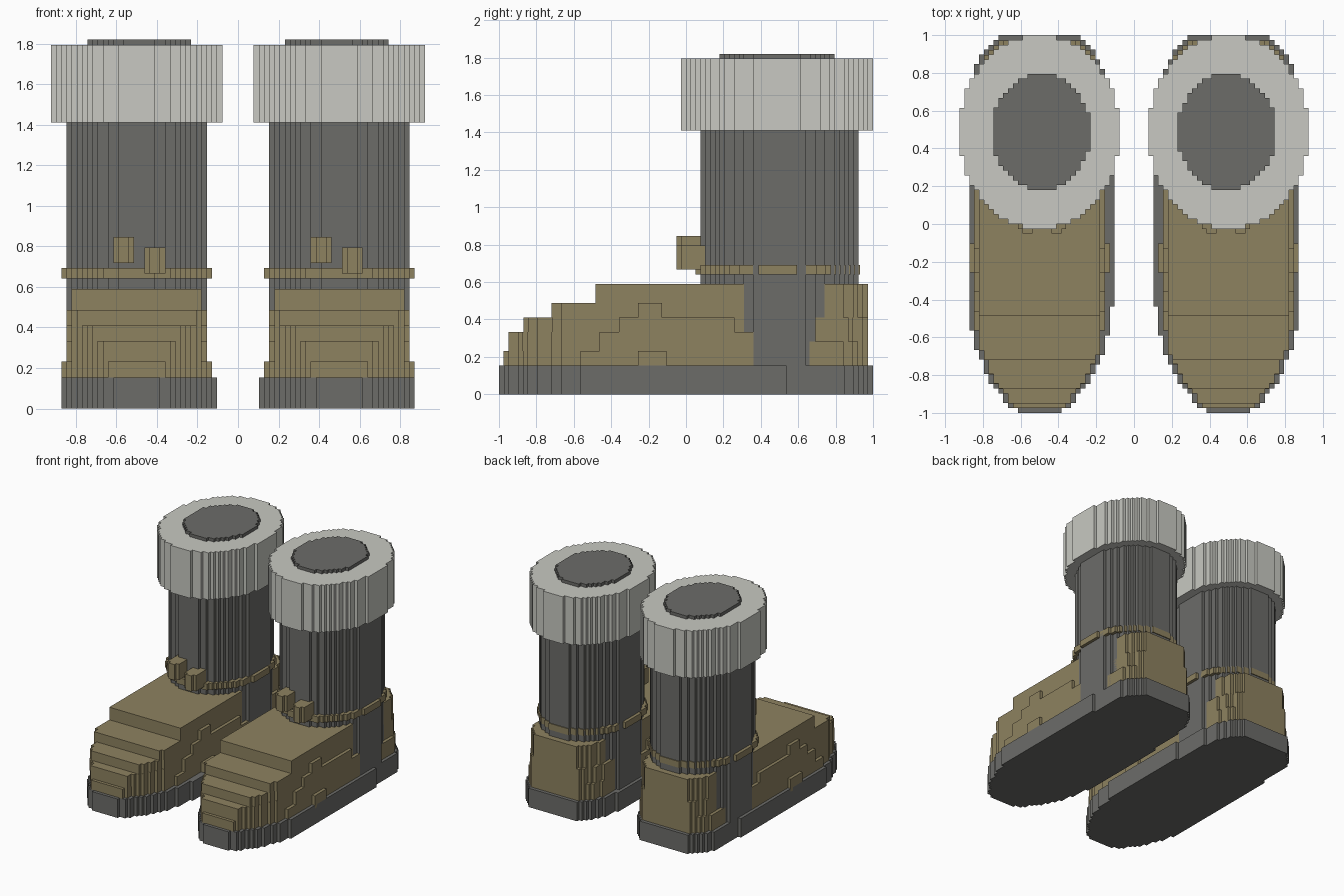
import bpy, bmesh, math

if "Cube" in bpy.data.objects:
    bpy.data.objects.remove(bpy.data.objects["Cube"])

V = 2 / 78          # edge of one block
CX = 0.4875         # distance of a boot's centre line from x = 0


def material(name, rgb):
    m = bpy.data.materials.new(name)
    m.use_nodes = True
    m.diffuse_color = (*rgb, 1)
    m.node_tree.nodes["Principled BSDF"].inputs["Base Color"].default_value = (*rgb, 1)
    return m


GREY = material("dark_grey", (0.150, 0.150, 0.141))
TAN = material("tan_leather", (0.270, 0.223, 0.117))
PALE = material("pale_cuff", (0.578, 0.584, 0.539))


def snap(value):
    return round(value / V) * V


def stepped_prism(name, mat, side, y0, y1, z0, z1, span):
    """Extrude a blocky outline; span(y) gives the inner and outer x of each row."""
    count = max(1, round((y1 - y0) / V))
    step = (y1 - y0) / count
    inner, outer = [], []
    for i in range(count):
        ya = y0 + i * step
        lo, hi = (snap(v) for v in span(ya + step / 2))
        if inner and abs(inner[-1][0] - lo) < V / 4:
            inner[-1] = (lo, ya + step)
        else:
            inner += [(lo, ya), (lo, ya + step)]
        if outer and abs(outer[-1][0] - hi) < V / 4:
            outer[-1] = (hi, ya + step)
        else:
            outer += [(hi, ya), (hi, ya + step)]
    bm = bmesh.new()
    base = bm.faces.new([bm.verts.new((side * x, y, z0)) for x, y in inner + outer[::-1]])
    top = bmesh.ops.extrude_face_region(bm, geom=[base])["geom"]
    bmesh.ops.translate(bm, vec=(0, 0, z1 - z0),
                        verts=[g for g in top if isinstance(g, bmesh.types.BMVert)])
    bmesh.ops.recalc_face_normals(bm, faces=bm.faces)
    mesh = bpy.data.meshes.new(name)
    bm.to_mesh(mesh)
    bm.free()
    mesh.materials.append(mat)
    obj = bpy.data.objects.new(name, mesh)
    bpy.context.collection.objects.link(obj)
    return obj


def ellipse(cx, cy, rx, ry):
    def span(y):
        half = rx * math.sqrt(max(0.0, 1 - ((y - cy) / ry) ** 2))
        return cx - max(half, V), cx + max(half, V)
    return span


def lerp(points, y):
    for (ya, xa), (yb, xb) in zip(points, points[1:]):
        if y <= yb:
            return xa + (xb - xa) * (y - ya) / (yb - ya)
    return points[-1][1]


# Sole outline, as (y, x) along the outer and inner edges
OUTER = [(-1, .61), (-.95, .67), (-.87, .74), (-.77, .79), (-.64, .84), (-.51, .872),
         (.54, .872), (.56, .846), (.82, .846), (.9, .80), (1, .72)]
INNER = [(-1, .39), (-.95, .33), (-.87, .26), (-.77, .20), (-.64, .15), (-.5, .13),
         (-.38, .105), (.26, .105), (.56, .128), (.8, .154), (.9, .2), (1, .28)]


def sole(y):
    return lerp(INNER, y), lerp(OUTER, y)


def upper(bulge, inset=V):
    """Sole outline drawn in, with a wider stretch along the bulge range."""
    def span(y):
        lo, hi = sole(y)
        wide = V if bulge[0] < y < bulge[1] else 0
        return max(lo + inset, 7 * V - wide), min(hi - inset, 32 * V + wide)
    return span


# Toe tiers: bottom and top in blocks, front, back, bulge range
TOE = [(6, 9, -.975, .36, (-.56, .36)), (9, 13, -.95, .36, (-.46, .36)),
       (13, 16, -.87, .31, (-.36, .25)), (16, 19, -.72, .31, (-.25, -.13)),
       (19, 23, -.485, .31, (0, 0))]
# Heel tiers: bottom and top in blocks, front, inset
HEEL = [(6, 11, .66, V), (11, 16, .66, 1.5 * V), (16, 23, .74, 2 * V)]

for label, side in (("left", 1), ("right", -1)):
    def part(name, mat, *args):
        return stepped_prism(f"{label}_{name}", mat, side, *args)

    part("sole", GREY, -1, 1, 0, 6 * V, sole)
    for n, (a, b, front, back, bulge) in enumerate(TOE, 1):
        part(f"toe_tier_{n}", TAN, front, back, a * V, b * V, upper(bulge))
    part("side_patch", TAN, -.256, -.103, 5 * V, 9 * V, lambda y: (5 * V, 34 * V))
    for n, (a, b, front, inset) in enumerate(HEEL, 1):
        part(f"heel_tier_{n}", TAN, front, .972, a * V, b * V, upper((0, 0), inset))

    # Leg, ankle strap, cuff and top plug
    part("shaft", GREY, .077, .923, 5 * V, 56 * V, ellipse(.5, .5, .35, .423))
    part("ankle_strap", TAN, .051, .93, 25 * V, 27 * V, ellipse(.5, .49, .372, .44))
    part("cuff", PALE, -.026, 1, 55 * V, 70 * V, ellipse(.5, .487, .425, .513))
    part("top_plug", GREY, .18, .795, 69 * V, 71 * V, ellipse(.49, .4875, .26, .308))

    # Two lace knobs, placed alike on both boots
    for name, x, z in (("upper_knob", -.08, 28), ("lower_knob", .075, 26)):
        cx = CX + side * x

        def knob(y, cx=cx):
            half = 1.2 * V if y < -.026 else 2 * V
            return cx - half, cx + half
        part(name, TAN, -.051, .12, z * V, (z + 5) * V, knob)
